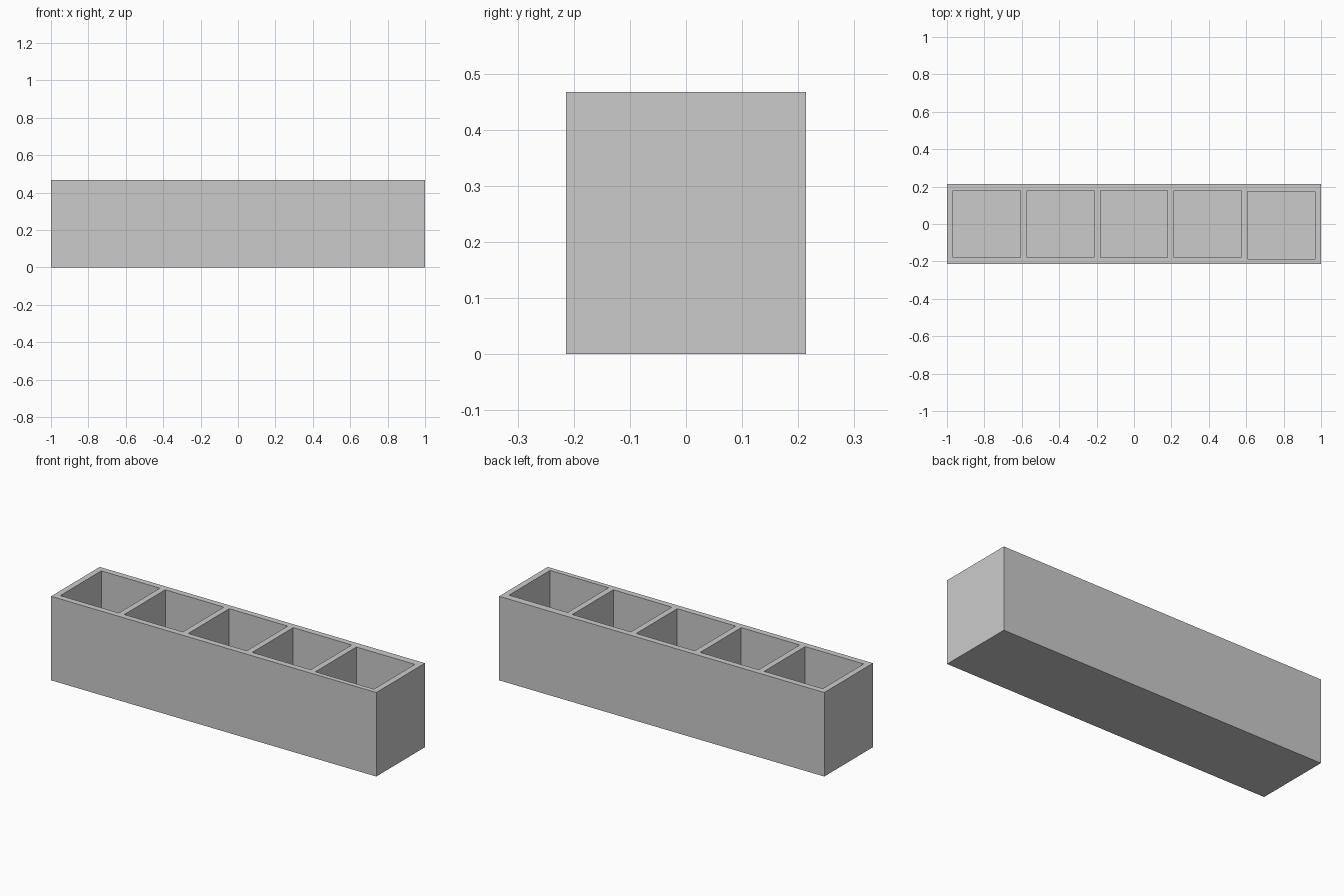
import bpy
import bmesh
from mathutils import Matrix

cube = bpy.data.objects.get("Cube")
if cube:
    bpy.data.objects.remove(cube, do_unlink=True)

LENGTH, DEPTH, HEIGHT = 2.0, 0.427, 0.467
WALL, POCKET = 0.0333, 0.36
STEP = POCKET + WALL

grey = bpy.data.materials.new("plain_grey")
grey.use_nodes = True
colour = (0.6, 0.6, 0.6, 1)
grey.diffuse_color = colour
grey.node_tree.nodes["Principled BSDF"].inputs["Base Color"].default_value = colour


def boxes(name, specs):
    """One object made of boxes given as (centre, size)."""
    bm = bmesh.new()
    for centre, size in specs:
        bmesh.ops.create_cube(
            bm, size=1, matrix=Matrix.Translation(centre) @ Matrix.Diagonal((*size, 1)))
    mesh = bpy.data.meshes.new(name)
    bm.to_mesh(mesh)
    bm.free()
    mesh.materials.append(grey)
    obj = bpy.data.objects.new(name, mesh)
    bpy.context.collection.objects.link(obj)
    return obj


# Solid outer block
tray = boxes("compartment_tray", [((0, 0, HEIGHT / 2), (LENGTH, DEPTH, HEIGHT))])

# Five square pockets, the last set slightly toward the front
pockets = []
for i in range(-2, 3):
    y = -0.0067 if i == 2 else 0
    pockets.append(((i * STEP, y, WALL + HEIGHT / 2), (POCKET, POCKET, HEIGHT)))
cutter = boxes("pocket_cutter", pockets)
cutter.hide_render = True

# Cut the pockets and bake the result
cut = tray.modifiers.new("pockets", "BOOLEAN")
cut.operation = "DIFFERENCE"
cut.solver = "EXACT"
cut.object = cutter
bpy.context.view_layer.objects.active = tray
bpy.ops.object.modifier_apply(modifier=cut.name)
bpy.data.objects.remove(cutter, do_unlink=True)
